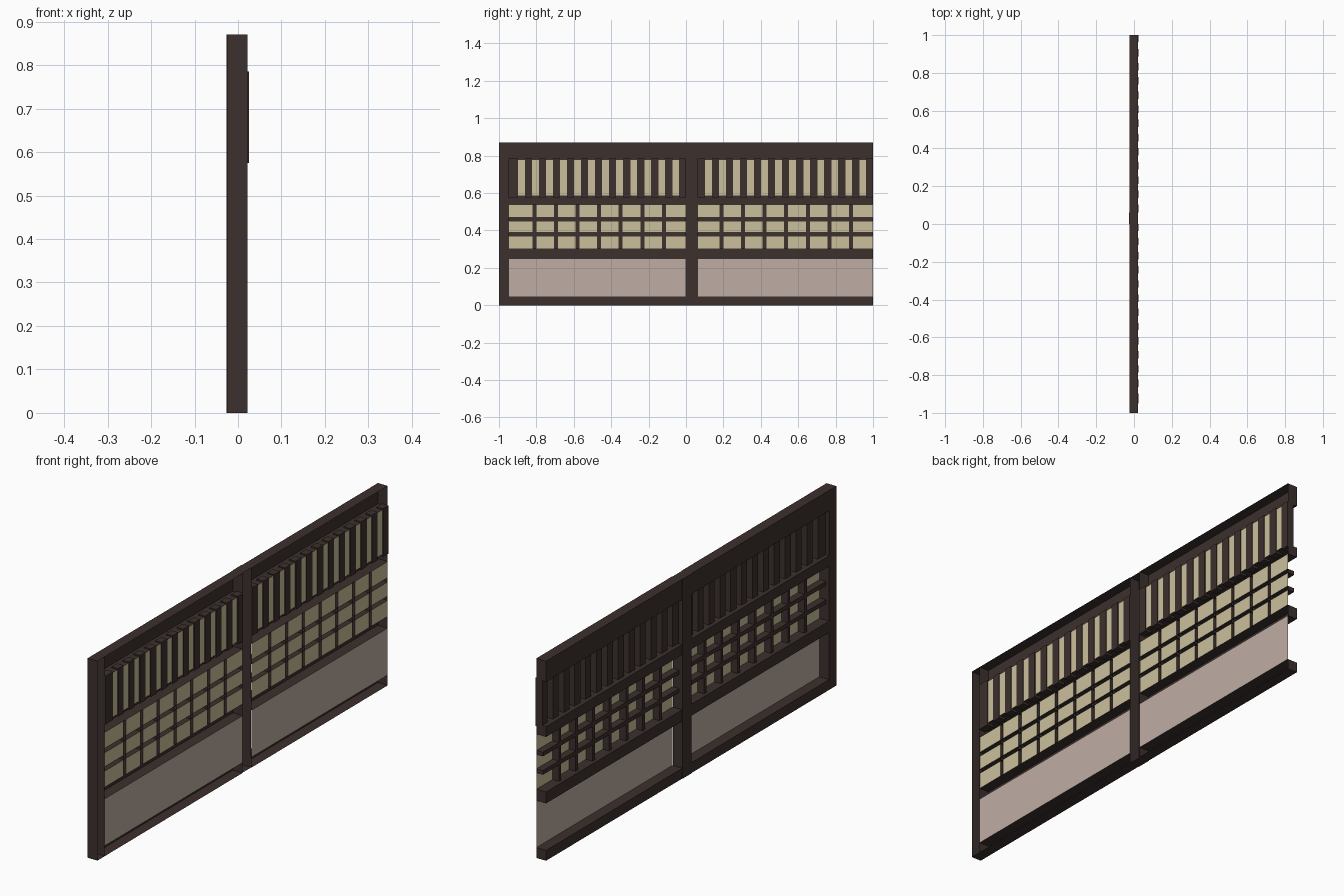
import bpy

if "Cube" in bpy.data.objects:
    bpy.data.objects.remove(bpy.data.objects["Cube"])

def material(name, rgb):
    m = bpy.data.materials.new(name)
    m.diffuse_color = (*rgb, 1)
    m.use_nodes = True
    m.node_tree.nodes["Principled BSDF"].inputs["Base Color"].default_value = m.diffuse_color
    return m

WOOD = material("dark_wood", (0.045, 0.030, 0.027))
PAPER = material("cream_paper", (0.60, 0.52, 0.33))
BOARD = material("pale_board", (0.52, 0.42, 0.37))

class Part:
    """Collects boxes and flat sheets into one object."""
    def __init__(self, name, mat):
        self.name, self.mat, self.v, self.f = name, mat, [], []

    def box(self, x, y, z, open_back=True):
        n = len(self.v)
        self.v += [(a, b, c) for a in x for b in y for c in z]
        faces = [(0, 1, 3, 2), (0, 4, 5, 1), (2, 3, 7, 6), (0, 2, 6, 4), (1, 5, 7, 3)]
        if not open_back:               # the +x side sits against the paper
            faces.append((4, 6, 7, 5))
        self.f += [tuple(n + i for i in q) for q in faces]

    def sheet(self, x, y, z):
        n = len(self.v)
        self.v += [(x, y[0], z[0]), (x, y[1], z[0]), (x, y[1], z[1]), (x, y[0], z[1])]
        self.f.append((n, n + 1, n + 2, n + 3))

    def build(self):
        me = bpy.data.meshes.new(self.name)
        me.from_pydata(self.v, [], self.f)
        me.materials.append(self.mat)
        bpy.context.collection.objects.link(bpy.data.objects.new(self.name, me))

FX = (-0.025, 0.022)        # frame depth
H = 0.87
posts = Part("posts", WOOD)
rails = Part("rails", WOOD)
slats = Part("upper_slats", WOOD)
lattice = Part("lattice_bars", WOOD)
slat_paper = Part("slat_paper", PAPER)
paper = Part("lattice_paper", PAPER)
board = Part("lower_board", BOARD)

# posts: one at the left end, one in the middle
posts.box(FX, (-1, -0.95), (0, H))
posts.box((-0.027, 0.02), (0.0, 0.062), (0, H))

for y0, y1 in ((-0.95, 0.0), (0.062, 1.0)):
    # horizontal rails
    for z in ((0, 0.045), (0.25, 0.30), (0.54, 0.585), (0.78, H)):
        rails.box(FX, (y0, y1), z)

    # lower board
    board.sheet(0.022, (y0, y1), (0.045, 0.25))

    # upper slats with paper strips between them
    prev = y0
    for k in range(12):
        c = y1 - 0.88 + 0.075 * k
        slats.box((-0.007, 0.025), (prev, c - 0.018), (0.575, 0.785), False)
        slat_paper.sheet(0.022, (c - 0.018, c + 0.018), (0.585, 0.78))
        prev = c + 0.018
    slats.box((-0.007, 0.025), (prev, y1), (0.575, 0.785), False)

    # lattice bars and the paper panes between them
    ys = [y1 - 0.118 - 0.1155 * k for k in range(6, -1, -1)]
    zs = [0.38, 0.46]
    for y in ys:
        lattice.box((-0.01, 0.022), (y - 0.008, y + 0.008), (0.30, 0.54))
    for z in zs:
        lattice.box((-0.01, 0.022), (y0, y1), (z - 0.009, z + 0.009))
    ye = [y0 - 0.008] + ys + [y1 + 0.008]
    ze = [0.291] + zs + [0.549]
    for a, b in zip(ye, ye[1:]):
        for c, d in zip(ze, ze[1:]):
            paper.sheet(0.021, (a + 0.008, b - 0.008), (c + 0.009, d - 0.009))

for p in (posts, rails, slats, lattice, slat_paper, paper, board):
    p.build()
